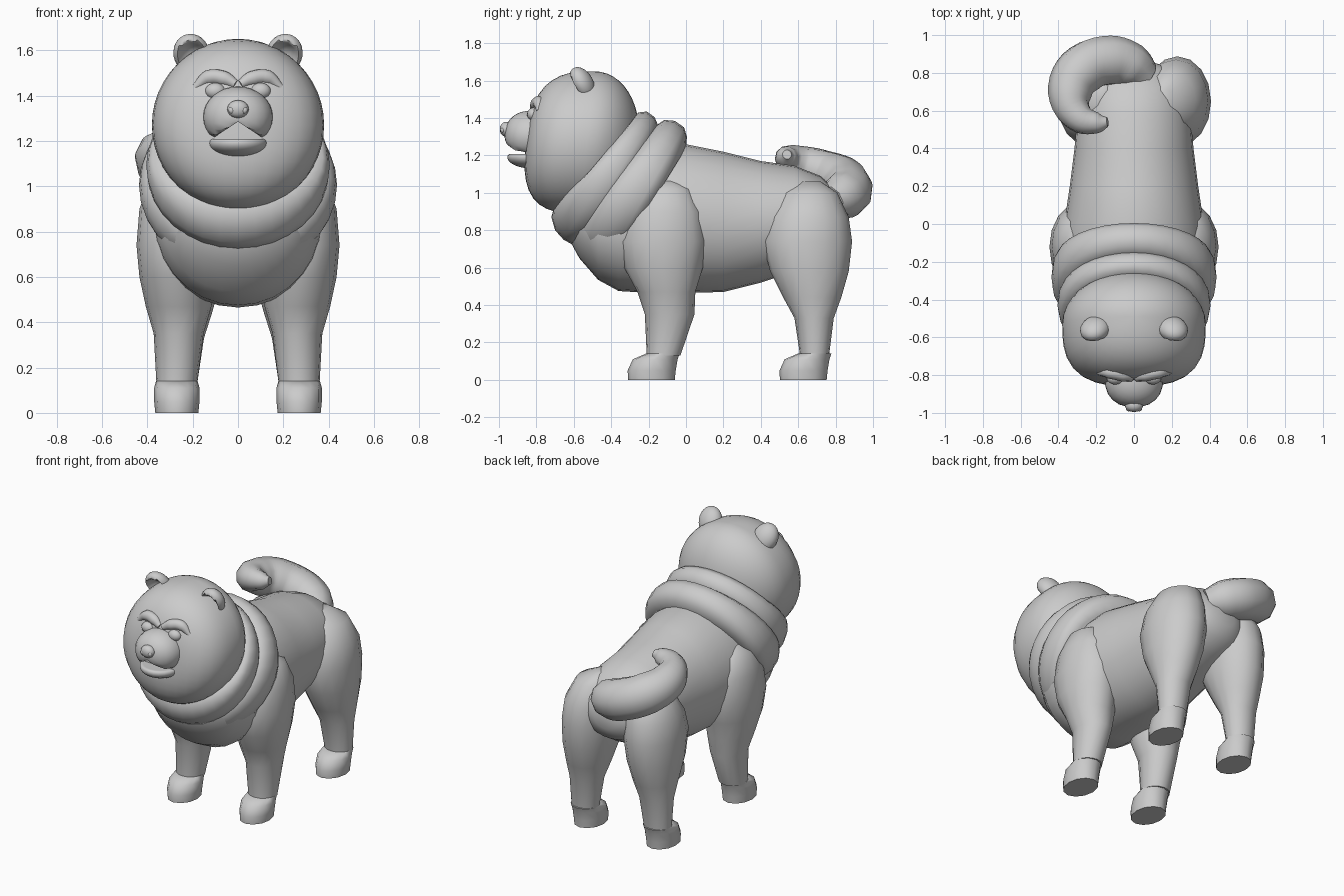
import bpy, bmesh
from math import sin, cos, pi, radians, hypot
from mathutils import Vector, Matrix

if "Cube" in bpy.data.objects:
    bpy.data.objects.remove(bpy.data.objects["Cube"])


def finish(name, bm, angle=50):
    bmesh.ops.recalc_face_normals(bm, faces=bm.faces)
    me = bpy.data.meshes.new(name)
    bm.to_mesh(me)
    bm.free()
    me.shade_smooth()
    me.set_sharp_from_angle(angle=radians(angle))
    ob = bpy.data.objects.new(name, me)
    bpy.context.collection.objects.link(ob)
    return ob


def loft(name, sections, sides=20, angle=50):
    """Skin elliptical sections: (x centre, half width, y1, z1, y2, z2)."""
    bm = bmesh.new()
    rings = []
    for xc, w, y1, z1, y2, z2 in sections:
        my, mz, hy, hz = (y1 + y2) / 2, (z1 + z2) / 2, (y1 - y2) / 2, (z1 - z2) / 2
        rings.append([bm.verts.new((xc + w * cos(a), my + hy * sin(a), mz + hz * sin(a)))
                      for a in (2 * pi * i / sides for i in range(sides))])
    for r, s in zip(rings, rings[1:]):
        for i in range(sides):
            j = (i + 1) % sides
            bm.faces.new((r[i], r[j], s[j], s[i]))
    bm.faces.new(rings[0])
    bm.faces.new(rings[-1])
    return finish(name, bm, angle)


def ball(name, loc, size, p=2.0, rot=0, tilt=0, shape=None, seg=24):
    """Ellipsoid, p > 2 makes its front blunter; shape edits the unit ball before scaling."""
    bm = bmesh.new()
    bmesh.ops.create_uvsphere(bm, u_segments=seg, v_segments=seg * 2 // 3, radius=1)
    m = Matrix.Translation(loc) @ Matrix.Rotation(tilt, 4, 'Y') @ Matrix.Rotation(rot, 4, 'X')
    for v in bm.verts:
        c = v.co.copy()
        if c.y < 0:
            c /= (abs(c.y) ** p + hypot(c.x, c.z) ** p) ** (1 / p)
        if shape:
            c = shape(c)
        v.co = m @ Vector(a * b for a, b in zip(c, size))
    return finish(name, bm)


def tube(name, pts):
    """Tapered tube through (x, y, z, radius) points."""
    cu = bpy.data.curves.new(name, 'CURVE')
    cu.dimensions = '3D'
    cu.bevel_depth, cu.bevel_resolution, cu.resolution_u = 1, 3, 5
    cu.use_fill_caps = True
    sp = cu.splines.new('BEZIER')
    sp.bezier_points.add(len(pts) - 1)
    for b, (x, y, z, r) in zip(sp.bezier_points, pts):
        b.co, b.radius = (x, y, z), r
        b.handle_left_type = b.handle_right_type = 'AUTO'
    ob = bpy.data.objects.new(name, cu)
    bpy.context.collection.objects.link(ob)
    bpy.ops.object.select_all(action='DESELECT')
    ob.select_set(True)
    bpy.context.view_layer.objects.active = ob
    bpy.ops.object.convert(target='MESH')
    ob.data.shade_smooth()
    ob.data.set_sharp_from_angle(angle=radians(60))


# Torso: half width, y, top z, bottom z
torso = [(.10, -.63, .9, .76), (.25, -.57, 1.05, .65), (.33, -.47, 1.12, .535), (.36, -.36, 1.2, .475),
         (.385, -.2, 1.24, .465), (.37, 0, 1.26, .465), (.34, .2, 1.22, .47), (.315, .4, 1.17, .52),
         (.30, .58, 1.145, .58), (.27, .72, 1.09, .64), (.2, .82, .99, .7), (.08, .865, .9, .78)]
loft("torso", [(0, w, y, t, y, b) for w, y, t, b in torso], 28)

# Two tilted ruff folds round the neck
loft("front_ruff", [(0, .33, -.35, 1.27, -.70, .94), (0, .375, -.29, 1.385, -.72, .87),
                    (0, .395, -.255, 1.43, -.70, .80), (0, .405, -.21, 1.435, -.655, .75),
                    (0, .40, -.168, 1.405, -.61, .725), (0, .38, -.14, 1.34, -.56, .74)], 32, 80)
loft("rear_ruff", [(0, .37, -.19, 1.31, -.6, .8), (0, .405, -.16, 1.36, -.6, .725),
                   (0, .43, -.115, 1.39, -.565, .66), (0, .437, -.06, 1.385, -.50, .625),
                   (0, .43, -.01, 1.35, -.43, .62), (0, .41, .005, 1.3, -.36, .65),
                   (0, .36, .0, 1.24, -.32, .72)], 32, 80)


# Head: blunt face, rounder and shorter back, chin pushed forward
def head_shape(c):
    if c.y > 0:
        c.y *= .85
    c.y += .12 * c.z
    return c


ball("head", (0, -.53, 1.27), (.38, .325, .38), p=2.9, shape=head_shape, seg=36)


# Muzzle with an arched upper lip, lower jaw and nose
def lip(c):
    c.z = max(c.z, -.15 - .75 * abs(c.x))
    return c


def jaw_top(c):
    c.z = min(c.z, .3)
    return c


ball("muzzle", (0, -.82, 1.305), (.155, .15, .135), p=2.3, shape=lip)
ball("lower_jaw", (0, -.82, 1.19), (.13, .135, .06), shape=jaw_top)
ball("nose", (0, -.958, 1.34), (.048, .037, .04), p=2.3, seg=16)


# Ear with a hollowed front
def ear_cup(c):
    if c.y < 0:
        c.y += 1.3 * max(0, 1 - 1.4 * hypot(c.x, c.z) ** 2)
    return c


# Leg profiles: x centre, half width, front y, back y, z
front = [(.28, .03, -.14, -.06, 1.07), (.29, .10, -.24, .03, 1.02), (.293, .142, -.32, .09, .9),
         (.285, .163, -.355, .112, .74), (.275, .16, -.33, .09, .6), (.262, .145, -.26, .05, .47),
         (.262, .11, -.22, .045, .35), (.27, .09, -.21, -.03, .13)]
hind = [(.16, .04, .60, .72, 1.06), (.195, .13, .51, .81, 1.0), (.222, .17, .44, .87, .87),
        (.23, .178, .408, .888, .74), (.24, .165, .45, .87, .58), (.25, .135, .52, .83, .44),
        (.26, .11, .58, .79, .33), (.27, .09, .61, .765, .13)]
paw = [(.27, .095, -.31, -.06, 0), (.27, .1, -.312, -.055, .05),
       (.27, .1, -.285, -.045, .11), (.27, .092, -.215, -.035, .14)]

for s, side in ((-1, "left"), (1, "right")):
    ball("ear_" + side, (s * .205, -.555, 1.585), (.08, .06, .095), rot=.5, tilt=s * .3,
         shape=ear_cup, seg=20)
    ball("eye_" + side, (s * .1, -.815, 1.42), (.045, .035, .036), seg=16)
    ball("nostril_" + side, (s * .028, -.98, 1.335), (.015, .012, .015), seg=10)
    tube("brow_" + side, [(s * .01, -.815, 1.45, .02), (s * .06, -.80, 1.475, .034),
                          (s * .13, -.785, 1.48, .034), (s * .19, -.785, 1.435, .015)])
    for label, prof, dy in (("front", front, 0), ("hind", hind, .812)):
        loft(f"{label}_leg_{side}", [(s * x, w, f, z, b, z) for x, w, f, b, z in prof], 16, 65)
        loft(f"{label}_paw_{side}", [(s * x, w, f + dy, z, b + dy, z) for x, w, f, b, z in paw], 12)

# Tail curling over the back to one side
tube("tail", [(.06, .77, .95, .09), (-.02, .835, .98, .125), (-.13, .865, 1.015, .135),
              (-.28, .81, 1.075, .135), (-.34, .68, 1.13, .115), (-.29, .565, 1.175, .083),
              (-.19, .535, 1.195, .055), (-.14, .54, 1.205, .025)])
